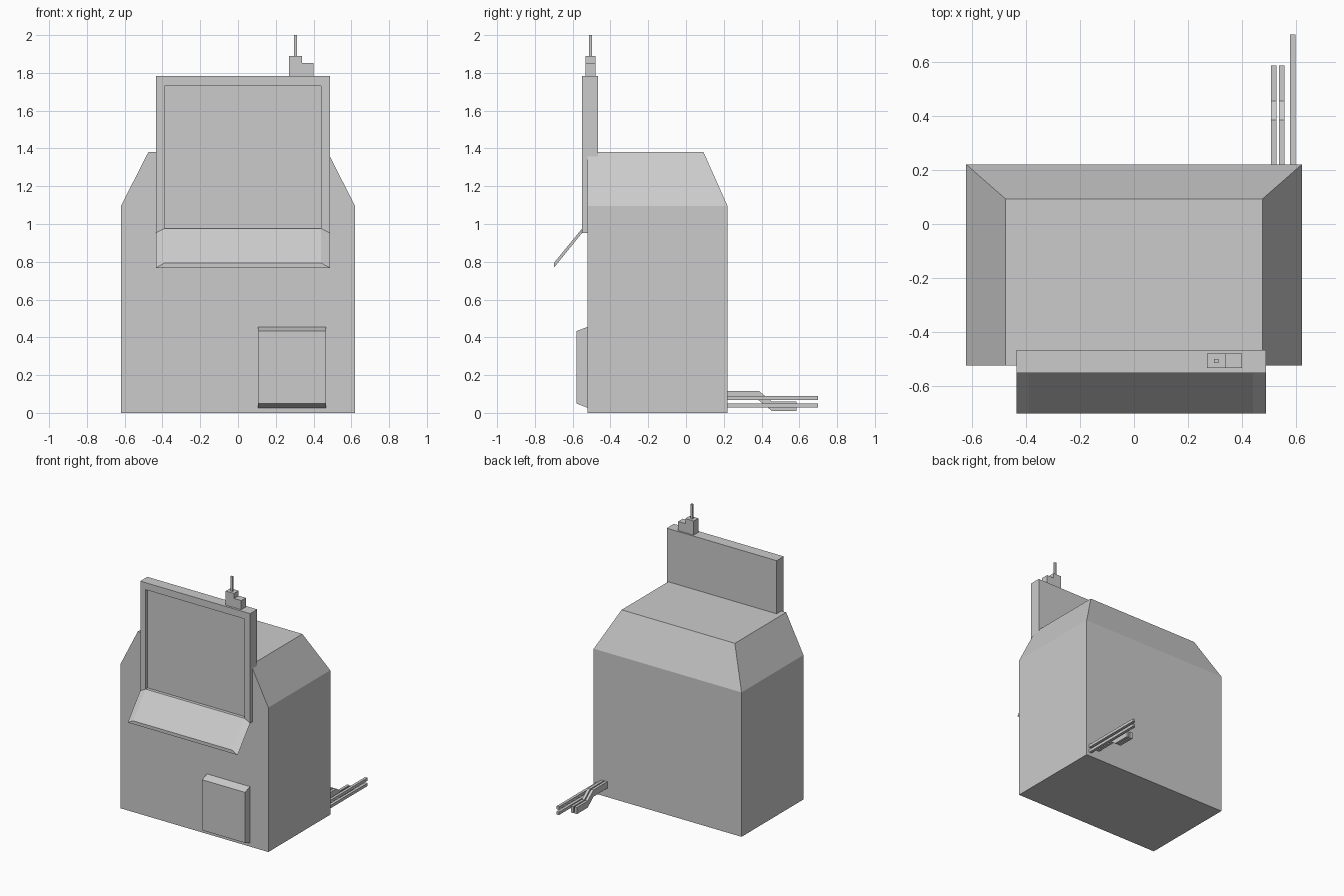
import bpy, bmesh

if "Cube" in bpy.data.objects:
    bpy.data.objects.remove(bpy.data.objects["Cube"])


def make(name, bm):
    bmesh.ops.recalc_face_normals(bm, faces=bm.faces)
    me = bpy.data.meshes.new(name)
    bm.to_mesh(me)
    bm.free()
    ob = bpy.data.objects.new(name, me)
    bpy.context.collection.objects.link(ob)
    return ob


def loft(name, a, b):
    """Closed solid between two matching point loops."""
    bm = bmesh.new()
    va = [bm.verts.new(p) for p in a]
    vb = [bm.verts.new(p) for p in b]
    n = len(a)
    bm.faces.new(va)
    bm.faces.new(vb)
    for i in range(n):
        j = (i + 1) % n
        bm.faces.new((va[i], va[j], vb[j], vb[i]))
    return make(name, bm)


def rect(x0, x1, y0, y1, z):
    return [(x0, y0, z), (x1, y0, z), (x1, y1, z), (x0, y1, z)]


def box(name, x0, x1, y0, y1, z0, z1):
    return loft(name, rect(x0, x1, y0, y1, z0), rect(x0, x1, y0, y1, z1))


def side_profile(name, x0, x1, yz):
    """Extrude a side-view outline across x."""
    return loft(name, [(x0, y, z) for y, z in yz], [(x1, y, z) for y, z in yz])


# Cabinet: straight lower box with a tapered top
bm = bmesh.new()
rings = [rect(-.62, .62, -.522, .22, 0), rect(-.62, .62, -.522, .22, 1.095),
         rect(-.475, .475, -.522, .093, 1.38)]
rv = [[bm.verts.new(p) for p in r] for r in rings]
bm.faces.new(rv[0])
bm.faces.new(rv[2])
for lo, hi in zip(rv, rv[1:]):
    for i in range(4):
        j = (i + 1) % 4
        bm.faces.new((lo[i], lo[j], hi[j], hi[i]))
make("cabinet", bm)

# Display panel with a recessed front
XO, XI = (-.435, .487), (-.39, .44)
bm = bmesh.new()
yf, yb, yr = -.55, -.465, -.525


def loop(x, z0, z1, y):
    return [bm.verts.new(p) for p in
            ((x[0], y, z0), (x[1], y, z0), (x[1], y, z1), (x[0], y, z1))]


loops = [loop(XO, .953, 1.783, yb), loop(XO, .953, 1.783, yf),
         loop(XI, .976, 1.73, yf), loop(XI, .976, 1.73, yr)]
bm.faces.new(loops[0])
bm.faces.new(loops[3])
for a, b in zip(loops, loops[1:]):
    for i in range(4):
        j = (i + 1) % 4
        bm.faces.new((a[i], a[j], b[j], b[i]))
make("display_panel", bm)

# Sloping shelf under the display
yt = -.70
loft("sloping_shelf",
     [(XO[0], yf, .953), (XO[1], yf, .953), (XI[1], yf, .976), (XI[0], yf, .976)],
     [(XO[0], yt, .768), (XO[1], yt, .768), (XI[1], yt, .793), (XI[0], yt, .793)])

# Front hatch with chamfered top and bottom
side_profile("front_hatch", .105, .465,
             [(-.522, .027), (-.58, .05), (-.58, .433), (-.522, .455)])

# Antenna on top of the display
box("antenna_base", .27, .34, -.533, -.478, 1.783, 1.89)
box("antenna_step", .34, .40, -.533, -.478, 1.783, 1.852)
box("antenna_rod", .296, .312, -.513, -.498, 1.89, 2.0)

# Straight rear pipes, one above the other
for i, z in enumerate((.028, .068)):
    box(f"straight_pipe_{i + 1}", .576, .597, .22, .70, z, z + .022)

# Kinked rear pipes, side by side
top = [(.22, .117), (.385, .117), (.455, .06), (.585, .06)]
for i, x in enumerate((.506, .535)):
    side_profile(f"kinked_pipe_{i + 1}", x, x + .021,
                 top + [(y, z - .05) for y, z in reversed(top)])
